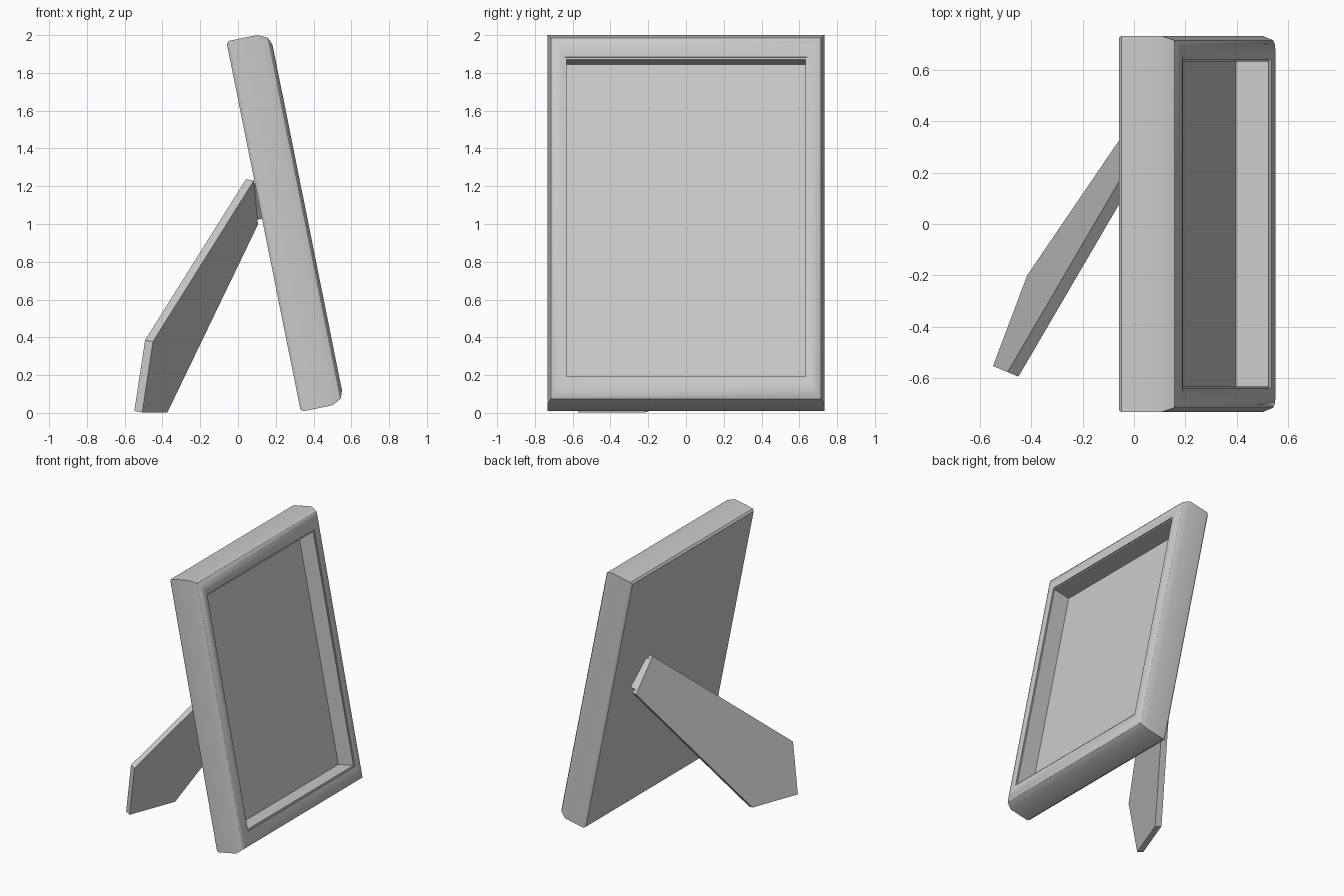
import bpy, bmesh, math
from mathutils import Vector

if "Cube" in bpy.data.objects:
    bpy.data.objects.remove(bpy.data.objects["Cube"])

UP = Vector((-0.197, 0, 0.980)).normalized()    # direction up the tilted frame
OUT = Vector((0.980, 0, 0.197)).normalized()    # picture-side normal
BASE = Vector((0.33, 0, 0.0185))


def place(y, v, n):
    return BASE + UP * v + OUT * n + Vector((0, y, 0))


def finish(name, bm, smooth=None):
    bmesh.ops.recalc_face_normals(bm, faces=bm.faces)
    me = bpy.data.meshes.new(name)
    bm.to_mesh(me)
    bm.free()
    ob = bpy.data.objects.new(name, me)
    bpy.context.collection.objects.link(ob)
    if smooth:
        bpy.ops.object.select_all(action='DESELECT')
        ob.select_set(True)
        bpy.context.view_layer.objects.active = ob
        bpy.ops.object.shade_smooth_by_angle(angle=math.radians(smooth))
    return ob


def prism(name, pts, offset):
    bm = bmesh.new()
    a = [bm.verts.new(p) for p in pts]
    b = [bm.verts.new(p + offset) for p in pts]
    bm.faces.new(a)
    bm.faces.new(b[::-1])
    for i in range(len(a)):
        j = (i + 1) % len(a)
        bm.faces.new((a[i], a[j], b[j], b[i]))
    return finish(name, bm)


# Frame: moulding section (inset, depth) swept round a rectangle,
# closed by the back board and by the recessed picture panel
section = [(0.012, 0), (0, 0.014), (0, 0.17), (0.025, 0.218), (0.045, 0.229),
           (0.07, 0.236), (0.10, 0.236), (0.132, 0.231), (0.132, 0.224),
           (0.144, 0.224), (0.144, 0.095)]
bm = bmesh.new()
rings = []
for t, n in section:
    w, h = 0.733 - 0.7 * t, 1.0 - t
    rings.append([bm.verts.new(place(sy * w, 0.9875 + sz * h, n))
                  for sy, sz in ((-1, -1), (1, -1), (1, 1), (-1, 1))])
for r, s in zip(rings, rings[1:]):
    for i in range(4):
        j = (i + 1) % 4
        bm.faces.new((r[i], r[j], s[j], s[i]))
bm.faces.new(rings[0])
bm.faces.new(rings[-1])
finish("picture_frame", bm, 30)

# Easel leg: slanted five-cornered board
tip = Vector((-0.549, -0.553, 0.010))
knee = Vector((-0.492, -0.577, 0.385))
top_high = Vector((0.042, 0.337, 1.237))
top_low = Vector((0.064, 0.505, 1.005))
heel = Vector((-0.416, -0.200, 0.009))
normal = (knee - tip).cross(top_high - knee).normalized()
thick = normal * -0.046
prism("easel_leg", [tip, knee, top_high, top_low, heel], thick)

# Hinge: narrow tongue joining the leg end to the back board
h1 = top_high.lerp(top_low, 0.1) + thick * 0.3
h2 = top_high.lerp(top_low, 0.9) + thick * 0.3
prism("leg_hinge", [h1 - OUT * 0.005, h1 + OUT * 0.09, h2 + OUT * 0.09, h2 - OUT * 0.005],
      thick * 0.55)
